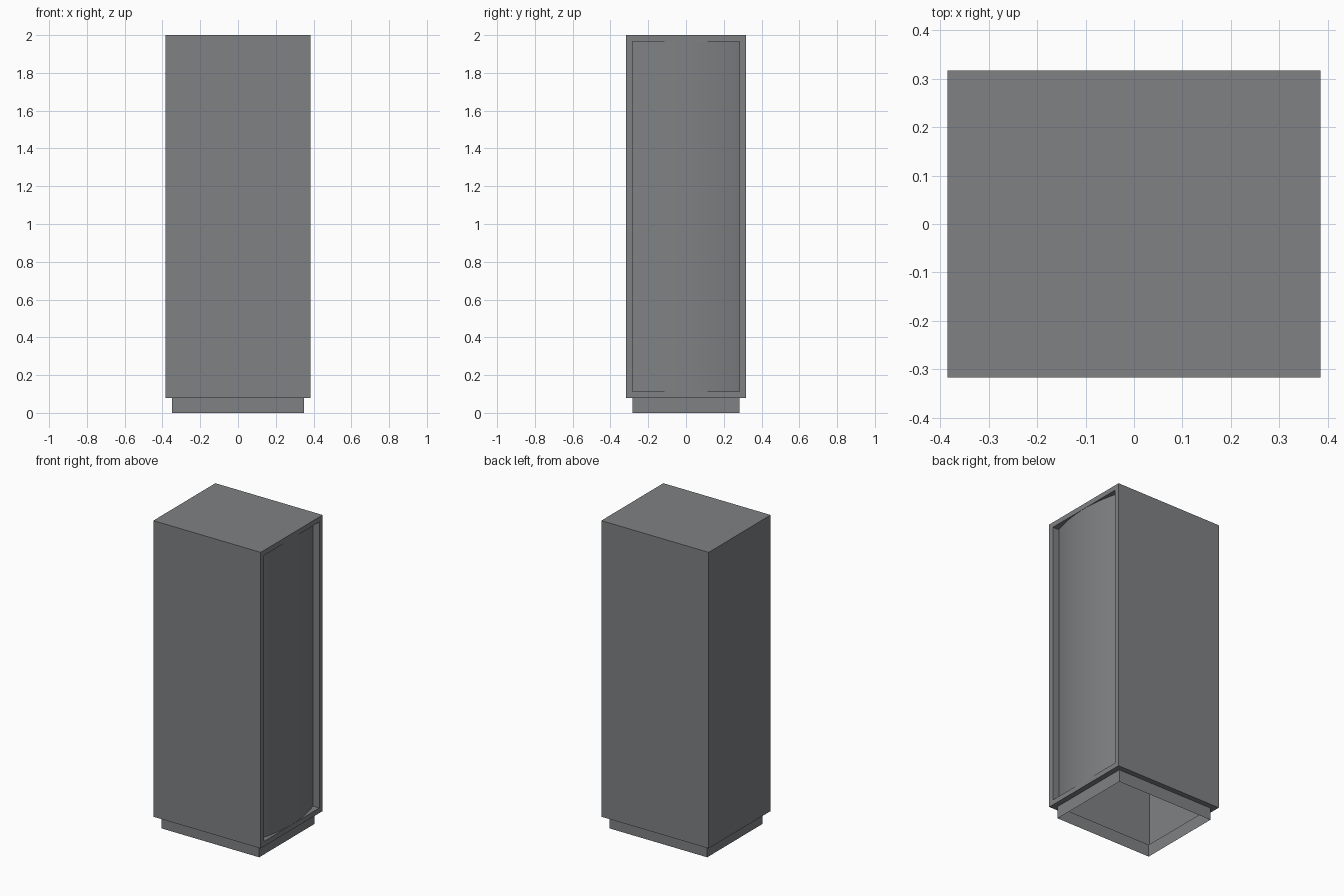
import bpy
import bmesh
import math
from mathutils import Vector

cube = bpy.data.objects.get("Cube")
if cube:
    bpy.data.objects.remove(cube, do_unlink=True)

WIDTH, DEPTH, TOP, PLINTH = 0.77, 0.635, 2.0, 0.08
RIM, RECESS, STEP = 0.033, 0.046, 0.035

grey = bpy.data.materials.new("cabinet grey")
grey.use_nodes = True
colour = (0.21, 0.22, 0.225, 1)
grey.diffuse_color = colour
grey.node_tree.nodes["Principled BSDF"].inputs["Base Color"].default_value = colour


def add_object(name, bm):
    mesh = bpy.data.meshes.new(name)
    bm.to_mesh(mesh)
    bm.free()
    obj = bpy.data.objects.new(name, mesh)
    bpy.context.collection.objects.link(obj)
    mesh.materials.append(grey)
    return obj


def facing(bm, direction):
    bm.normal_update()
    return max(bm.faces, key=lambda f: f.normal.dot(direction) + 0.1 * f.calc_center_median().dot(direction))


def inset_and_push(bm, direction, border, offset):
    """Inset the face on one side, then extrude it along its normal."""
    face = facing(bm, direction)
    bmesh.ops.inset_region(bm, faces=[face], thickness=border, use_even_offset=True)
    moved = bmesh.ops.extrude_discrete_faces(bm, faces=[face])["faces"][0]
    bmesh.ops.translate(bm, verts=moved.verts, vec=direction * offset)
    bmesh.ops.delete(bm, geom=[moved], context="FACES_ONLY")


# Hollow cabinet body with a framed recess on its left side and an open plinth
bm = bmesh.new()
bmesh.ops.create_cube(bm, size=1)
bmesh.ops.scale(bm, verts=bm.verts, vec=(WIDTH, DEPTH, TOP - PLINTH))
bmesh.ops.translate(bm, verts=bm.verts, vec=(0, 0, (TOP + PLINTH) / 2))
inset_and_push(bm, Vector((1, 0, 0)), RIM, -RECESS)
inset_and_push(bm, Vector((0, 0, -1)), STEP, PLINTH)
add_object("cabinet_body", bm)

# Bowed door panel: a shallow arc swept up the recess
half = DEPTH / 2 - RIM
bulge = RECESS - 0.001
radius = (half ** 2 + bulge ** 2) / (2 * bulge)
sweep = math.asin(half / radius)
centre_x = WIDTH / 2 - RECESS + bulge - radius
SEGMENTS = 32

bm = bmesh.new()
columns = []
for i in range(SEGMENTS + 1):
    angle = sweep * (2 * i / SEGMENTS - 1)
    x, y = centre_x + radius * math.cos(angle), radius * math.sin(angle)
    columns.append([bm.verts.new((x, y, z)) for z in (PLINTH + RIM, TOP - RIM)])
for a, b in zip(columns, columns[1:]):
    bm.faces.new((a[0], b[0], b[1], a[1])).smooth = True
add_object("bowed_door", bm)
